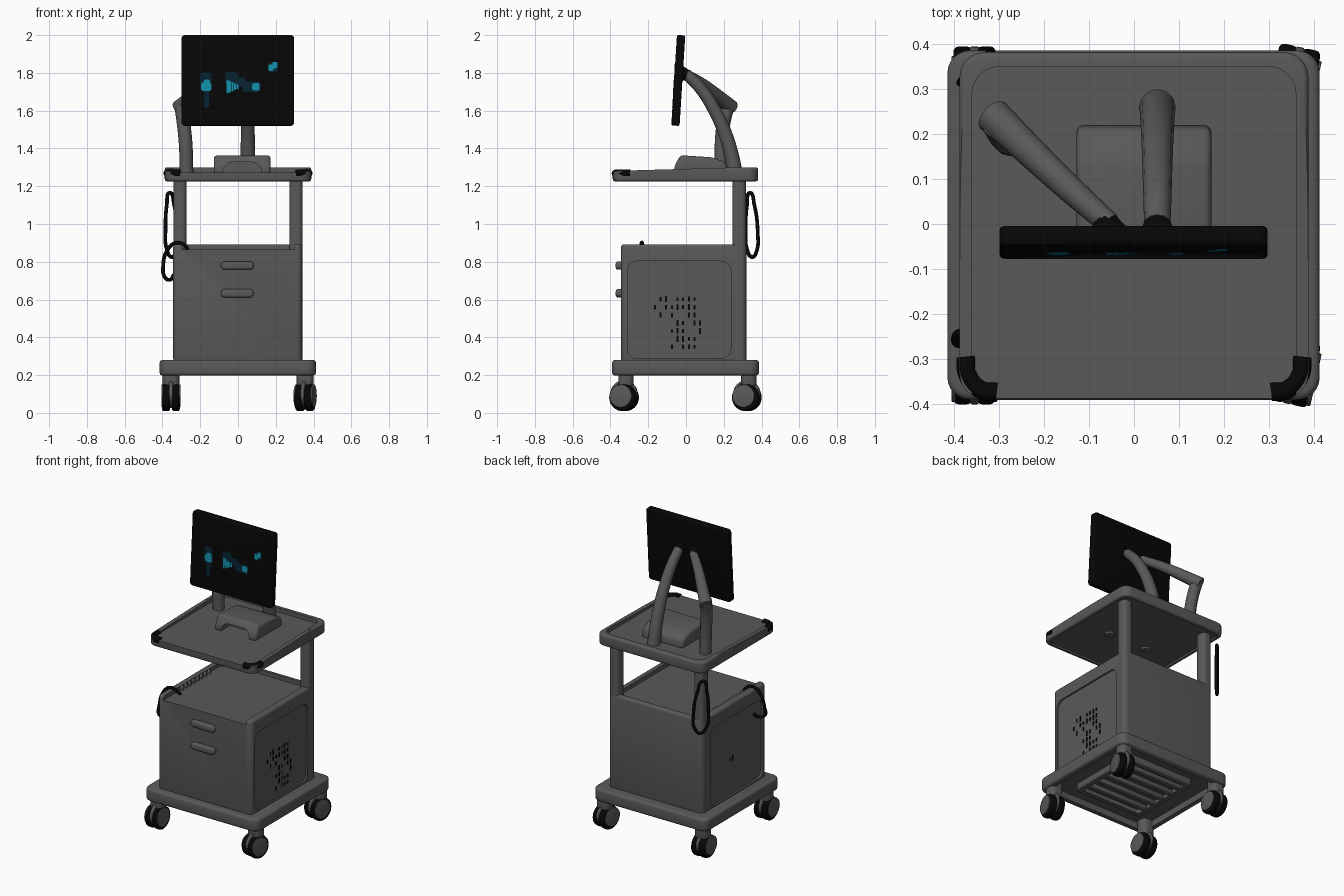
import bpy, bmesh, math, random
from mathutils import Matrix, Vector

if "Cube" in bpy.data.objects:
    bpy.data.objects.remove(bpy.data.objects["Cube"], do_unlink=True)


def material(name, rgb):
    m = bpy.data.materials.new(name)
    m.diffuse_color = (*rgb, 1)
    m.use_nodes = True
    m.node_tree.nodes["Principled BSDF"].inputs["Base Color"].default_value = (*rgb, 1)
    return m


grey = material("warm grey plastic", (0.1, 0.1, 0.1))
black = material("black rubber", (0.002, 0.002, 0.002))
cyan = material("bright cyan", (0.006, 0.27, 0.4))
teal = material("dark teal", (0.002, 0.016, 0.03))


def activate(ob):
    bpy.ops.object.select_all(action="DESELECT")
    ob.select_set(True)
    bpy.context.view_layer.objects.active = ob


def finish(ob, mat):
    ob.data.materials.clear()
    ob.data.materials.append(mat)
    activate(ob)
    bpy.ops.object.shade_smooth_by_angle(angle=math.radians(40))
    return ob


def from_bmesh(name, bm, mat, matrix=None):
    me = bpy.data.meshes.new(name)
    bmesh.ops.recalc_face_normals(bm, faces=bm.faces)
    bm.to_mesh(me)
    bm.free()
    ob = bpy.data.objects.new(name, me)
    bpy.context.collection.objects.link(ob)
    if matrix:
        ob.matrix_world = matrix
    return finish(ob, mat)


def rbox(name, x, y, z, mat, axis=2, r=0.0, soft=0.0, matrix=None):
    """Box over three ranges: corners around one axis rounded by r, then all edges softened."""
    bm = bmesh.new()
    bmesh.ops.create_cube(bm, size=1)
    for v in bm.verts:
        v.co = Vector([(a + b) / 2 + c * (b - a) for (a, b), c in zip((x, y, z), v.co)])
    if r:
        edges = [e for e in bm.edges if abs((e.verts[0].co - e.verts[1].co).normalized()[axis]) > 0.9]
        bmesh.ops.bevel(bm, geom=edges, offset=r, segments=6, profile=0.5, affect="EDGES")
    if soft:
        edges = [e for e in bm.edges if e.calc_face_angle(0) > 0.7]
        bmesh.ops.bevel(bm, geom=edges, offset=soft, segments=3, profile=0.5, affect="EDGES")
    return from_bmesh(name, bm, mat, matrix)


def cyl(name, centre, r1, r2, depth, axis, mat, segments=32, soft=0.0):
    bm = bmesh.new()
    bmesh.ops.create_cone(bm, cap_ends=True, segments=segments, radius1=r1, radius2=r2, depth=depth)
    if soft:
        edges = [e for e in bm.edges if e.calc_face_angle(0) > 0.7]
        bmesh.ops.bevel(bm, geom=edges, offset=soft, segments=3, profile=0.5, affect="EDGES")
    turn = Vector((0, 0, 1)).rotation_difference(Vector(axis)).to_matrix().to_4x4()
    return from_bmesh(name, bm, mat, Matrix.Translation(centre) @ turn)


def tube(name, points, radius, mat, cyclic=False, end_scale=1.0):
    """Round tube through the points, its radius scaled evenly towards end_scale."""
    cu = bpy.data.curves.new(name, "CURVE")
    cu.dimensions = "3D"
    cu.bevel_depth, cu.bevel_resolution, cu.resolution_u = radius, 4, 8
    cu.use_fill_caps = True
    sp = cu.splines.new("BEZIER")
    sp.bezier_points.add(len(points) - 1)
    for i, (p, co) in enumerate(zip(sp.bezier_points, points)):
        p.co = co
        p.radius = 1 + (end_scale - 1) * i / (len(points) - 1)
        p.handle_left_type = p.handle_right_type = "AUTO"
    sp.use_cyclic_u = cyclic
    ob = bpy.data.objects.new(name, cu)
    bpy.context.collection.objects.link(ob)
    activate(ob)
    bpy.ops.object.convert(target="MESH")
    return finish(bpy.context.object, mat)


def cut(ob, cutter):
    mod = ob.modifiers.new("cut", "BOOLEAN")
    mod.operation, mod.object, mod.solver = "DIFFERENCE", cutter, "EXACT"
    activate(ob)
    bpy.ops.object.modifier_apply(modifier=mod.name)
    bpy.data.objects.remove(cutter, do_unlink=True)
    finish(ob, grey)


# Base slab with a hollow underside and a framed, slatted vent
base = rbox("base", (-0.415, 0.413), (-0.391, 0.386), (0.198, 0.28), grey, r=0.05, soft=0.015)
cut(base, rbox("cutter", (-0.375, 0.375), (-0.352, 0.347), (0.1, 0.24), grey, r=0.03))
pan = rbox("underside_frame", (-0.25, 0.25), (-0.25, 0.25), (0.2, 0.26), grey, r=0.03, soft=0.008)
cut(pan, rbox("cutter", (-0.215, 0.215), (-0.215, 0.215), (0.1, 0.225), grey, r=0.02))
for i in range(5):
    y = -0.16 + i * 0.08
    rbox("underside_slat", (-0.22, 0.22), (y - 0.018, y + 0.018), (0.202, 0.23), grey, soft=0.006)

# Swivel casters
for sx, toe in ((-1, 0), (1, -0.22)):
    for y in (-0.328, 0.322):
        x = sx * 0.355
        axis = Vector((1, toe, 0)).normalized()
        c = Vector((x, y, 0.082))
        rbox("caster_mount", (x - 0.045, x + 0.045), (y - 0.03, y + 0.05), (0.14, 0.25), grey, r=0.03, soft=0.01)
        for s in (-1, 1):
            cyl("caster_wheel", c + axis * 0.026 * s, 0.073, 0.073, 0.042, axis, black, soft=0.012)
            cyl("caster_hub", c + axis * 0.046 * s + Vector((0, -0.008, 0.008)),
                0.06, 0.06, 0.01, axis, grey, soft=0.003)
        cyl("caster_cover", c + Vector((0, 0, 0.018)), 0.073, 0.073, 0.02, axis, grey, soft=0.005)

# Cabinet with open-front top recess and recessed side panels
cabinet = rbox("cabinet", (-0.343, 0.34), (-0.345, 0.32), (0.27, 0.892), grey, r=0.03, soft=0.015)
cut(cabinet, rbox("cutter", (-0.3, 0.3), (-0.6, 0.29), (0.866, 1.0), grey, r=0.03))
for s in (-1, 1):
    span = sorted((s * 0.329, s * 0.5))
    cut(cabinet, rbox("cutter", span, (-0.31, 0.237), (0.288, 0.803), grey, axis=0, r=0.05))
    # Vent slots, denser towards the middle of the panel
    random.seed(7)
    for row in range(7):
        for col in range(11):
            y, z = -0.165 + col * 0.03, 0.35 + row * 0.042
            edge = abs(col - 5) / 5 + abs(row - 4) / 4
            if random.random() < (0.8 if s > 0 else 0.3) - 0.4 * edge:
                h = random.uniform(0.008, 0.017)
                rbox("vent_slot", sorted((s * 0.326, s * 0.332)), (y - 0.005, y + 0.005), (z - h, z + h), black)

# Drawer handles
for z in (0.78, 0.633):
    rbox("drawer_handle", (-0.09, 0.083), (-0.372, -0.33), (z - 0.022, z + 0.022), grey, axis=1, r=0.02, soft=0.012)

# Cable clips along the right rim
for i in range(8):
    y = -0.16 + i * 0.04
    rbox("cable_clip", (-0.315, -0.285), (y - 0.011, y + 0.011), (0.86, 0.891), grey, soft=0.008)

# Rear posts
for s in (-1, 1):
    rbox("rear_post", sorted((s * 0.272, s * 0.342)), (0.245, 0.318), (0.27, 1.255), grey, r=0.025)

# Worktop: rim on three sides, hollow underside, bumpers on the front corners
top = rbox("worktop", (-0.388, 0.388), (-0.388, 0.382), (1.226, 1.3), grey, r=0.055, soft=0.012)
cut(top, rbox("cutter", (-0.36, 0.36), (-0.7, 0.35), (1.273, 1.4), grey, r=0.06))
slope = Matrix.Translation((0, -0.388, 1.281)) @ Matrix.Rotation(math.radians(1.6), 4, "X")
cut(top, rbox("cutter", (-0.6, 0.6), (-0.3, 0.6), (0, 0.2), grey, matrix=slope))
cut(top, rbox("cutter", (-0.365, 0.365), (-0.365, 0.36), (1.1, 1.238), grey, r=0.05))
for s in (-1, 1):
    path = [(s * 0.374, -0.295), (s * 0.37, -0.335), (s * 0.339, -0.369), (s * 0.305, -0.373)]
    tube("corner_bumper", [(x, y, 1.268) for x, y in path], 0.021, black)
    cyl("underside_fixing", (s * 0.14, -0.06, 1.236), 0.03, 0.03, 0.016, (0, 0, 1), grey, soft=0.005)

# Sloped dock on the worktop, with an arched hollow in front
bm = bmesh.new()
side = [(-0.065, 1.265), (-0.06, 1.31), (-0.03, 1.364), (0.14, 1.353), (0.212, 1.325), (0.222, 1.265)]
face = bm.faces.new([bm.verts.new((-0.128, y, z)) for y, z in side])
new = bmesh.ops.extrude_face_region(bm, geom=[face])["geom"]
bmesh.ops.translate(bm, verts=[v for v in new if isinstance(v, bmesh.types.BMVert)], vec=(0.3, 0, 0))
bmesh.ops.bevel(bm, geom=bm.edges[:], offset=0.016, segments=3, profile=0.5, affect="EDGES")
dock = from_bmesh("dock", bm, grey)
cut(dock, rbox("cutter", (-0.08, 0.125), (-0.2, 0.03), (1.2, 1.327), grey, axis=1, r=0.05))

# Monitor, tilted back slightly
tilt = Matrix.Translation((0, -0.041, 1.76)) @ Matrix.Rotation(math.radians(-3.6), 4, "X")
rbox("monitor", (-0.299, 0.297), (-0.022, 0.022), (-0.24, 0.24), black, axis=1, r=0.018, soft=0.009, matrix=tilt)


def screen_mark(name, x, z, w, h, mat, lift):
    rbox(name, (x - w / 2, x + w / 2), (-0.022 - lift, -0.0215), (z - h / 2, z + h / 2), mat,
         axis=1, r=min(w, h) * 0.3, matrix=tilt)


# Painted screen picture: dim shapes behind, bright shapes in front
for x, z, w, h in ((-0.17, 0.005, 0.06, 0.07), (-0.167, -0.09, 0.028, 0.11), (-0.035, 0.01, 0.07, 0.07),
                   (0.01, -0.01, 0.06, 0.05), (0.07, -0.035, 0.1, 0.055), (0.185, 0.07, 0.05, 0.05)):
    screen_mark("screen_dim_mark", x, z, w, h, teal, 0.001)
for x, z, w, h in ((-0.168, -0.035, 0.055, 0.045), (-0.165, -0.015, 0.035, 0.035), (0.095, -0.035, 0.04, 0.04),
                   (0.174, 0.065, 0.026, 0.035), (0.195, 0.08, 0.026, 0.035)):
    screen_mark("screen_bright_mark", x, z, w, h, cyan, 0.002)
for i in range(5):
    screen_mark("screen_bright_bar", -0.055 + i * 0.013, -0.035, 0.0125, 0.07 - i * 0.011, cyan, 0.002)

# Two support arms and their mounts
tube("straight_arm", [(0.052, 0.262, 1.25), (0.052, 0.242, 1.36), (0.052, 0.203, 1.49), (0.052, 0.147, 1.61),
                      (0.052, 0.075, 1.72), (0.052, 0.0, 1.795)], 0.041, grey, end_scale=0.72)
tube("elbow_arm_lower", [(-0.272, 0.188, 1.25), (-0.277, 0.188, 1.42), (-0.289, 0.2, 1.54), (-0.303, 0.226, 1.64)],
     0.036, grey)
tube("elbow_arm_upper", [(-0.315, 0.242, 1.615), (-0.245, 0.175, 1.672), (-0.15, 0.085, 1.742), (-0.055, 0.0, 1.795)],
     0.04, grey, end_scale=0.65)
for x, lean in ((0.052, 0), (-0.06, -0.4)):
    cyl("monitor_mount", (x, -0.006, 1.792), 0.042, 0.025, 0.045, (lean, 1, -0.2), black)

# Hanging cables
tube("rear_cable", [(-0.362, 0.338, 1.165), (-0.338, 0.362, 1.1), (-0.32, 0.38, 0.95), (-0.325, 0.375, 0.86),
                    (-0.35, 0.35, 0.825), (-0.378, 0.322, 0.87), (-0.384, 0.316, 0.97), (-0.377, 0.323, 1.1)],
     0.01, black, cyclic=True)
tube("front_cable", [(-0.265, -0.22, 0.862), (-0.285, -0.23, 0.89), (-0.33, -0.235, 0.9), (-0.375, -0.24, 0.86),
                     (-0.396, -0.25, 0.78), (-0.385, -0.265, 0.715), (-0.36, -0.25, 0.705), (-0.34, -0.22, 0.73)],
     0.01, black)
